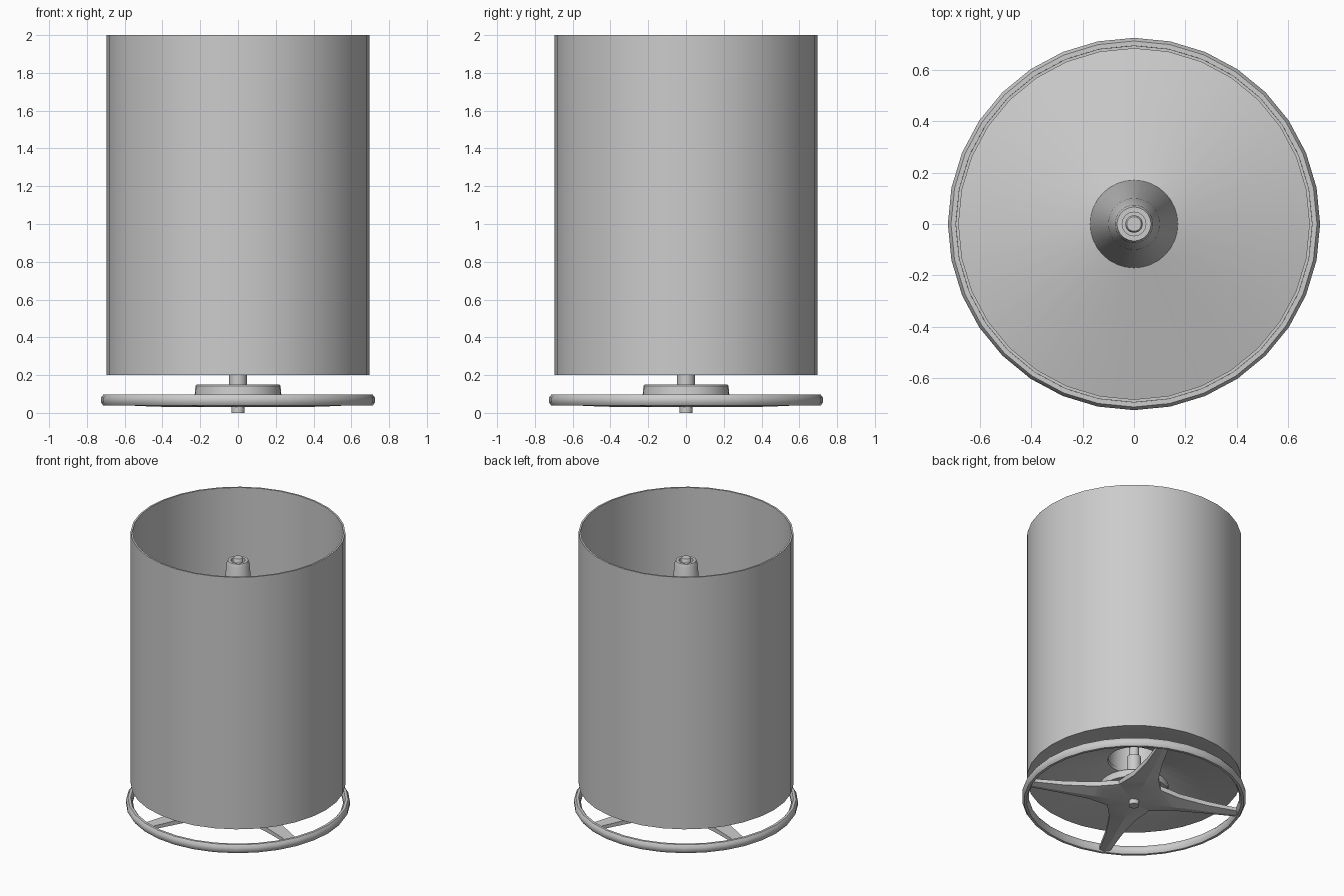
import bpy, bmesh, math

if "Cube" in bpy.data.objects:
    bpy.data.objects.remove(bpy.data.objects["Cube"])

SEG = 32


def finish(name, bm, angle=35):
    bmesh.ops.recalc_face_normals(bm, faces=bm.faces[:])
    me = bpy.data.meshes.new(name)
    bm.to_mesh(me)
    bm.free()
    ob = bpy.data.objects.new(name, me)
    bpy.context.collection.objects.link(ob)
    bpy.ops.object.select_all(action='DESELECT')
    ob.select_set(True)
    bpy.context.view_layer.objects.active = ob
    bpy.ops.object.shade_smooth_by_angle(angle=math.radians(angle))
    return ob


def lathe(name, profile, closed=False):
    """Revolve (radius, z) points around the z axis; radius 0 becomes a pole."""
    bm = bmesh.new()
    rings = []
    for r, z in profile:
        if r == 0:
            rings.append([bm.verts.new((0, 0, z))] * SEG)
        else:
            rings.append([bm.verts.new((r * math.cos(math.tau * i / SEG),
                                        r * math.sin(math.tau * i / SEG), z))
                          for i in range(SEG)])
    pairs = list(zip(rings, rings[1:]))
    if closed:
        pairs.append((rings[-1], rings[0]))
    for a, b in pairs:
        for i in range(SEG):
            j = (i + 1) % SEG
            quad = list(dict.fromkeys((a[i], a[j], b[j], b[i])))
            bm.faces.new(quad)
    return finish(name, bm)


# Thin drum wall with a conical floor rising to the central column
lathe("drum", [(0.683, 2.0), (0.695, 2.0), (0.695, 0.2), (0.69, 0.2),
               (0.17, 0.34), (0.165, 0.36), (0.683, 0.22)], closed=True)

# Tapered hollow column inside the drum
lathe("column", [(0.172, 0.34), (0.10, 1.5), (0.074, 1.78), (0.066, 1.80),
                 (0.046, 1.80), (0.046, 1.72), (0.03, 1.72)])

# Drive shaft from the foot to the top of the column, and its sleeve
lathe("shaft", [(0, 0), (0.034, 0), (0.034, 1.81), (0.028, 1.82), (0, 1.82)])
lathe("shaft_sleeve", [(0.034, 0.13), (0.047, 0.13), (0.047, 0.36), (0.034, 0.36)])

# Shallow hub cup under the drum
lathe("hub_cup", [(0.047, 0.15), (0.218, 0.15), (0.225, 0.143), (0.23, 0.09),
                  (0.195, 0.09), (0.19, 0.125), (0.047, 0.125)], closed=True)

# Outer wheel rim with a rounded oval section
lathe("wheel_rim", [(0.704 + 0.021 * math.cos(math.tau * (k + 0.5) / 8) / math.cos(math.pi / 8),
                     0.068 + 0.03 * math.sin(math.tau * (k + 0.5) / 8) / math.cos(math.pi / 8))
                    for k in range(8)], closed=True)

# Four tapering spokes with a ridge underneath: (radius, half width, top, edge, ridge)
SECTIONS = [(0.0, 0.14, 0.095, 0.06, 0.03), (0.14, 0.14, 0.095, 0.06, 0.03),
            (0.28, 0.085, 0.088, 0.055, 0.03), (0.48, 0.052, 0.08, 0.05, 0.033),
            (0.70, 0.035, 0.072, 0.05, 0.042)]


def spoke(name, angle):
    bm = bmesh.new()
    c, s = math.cos(angle), math.sin(angle)
    loops = []
    for r, w, top, edge, ridge in SECTIONS:
        pts = [(w, top), (-w, top), (-w, edge), (0, ridge), (w, edge)]
        loops.append([bm.verts.new((r * c - y * s, r * s + y * c, z)) for y, z in pts])
    for a, b in zip(loops, loops[1:]):
        for i in range(5):
            j = (i + 1) % 5
            bm.faces.new((a[i], a[j], b[j], b[i]))
    bm.faces.new(loops[0])
    bm.faces.new(loops[-1])
    finish(name, bm, 25)


for n in range(4):
    spoke(f"spoke_{n + 1}", math.radians(66 + 90 * n))
